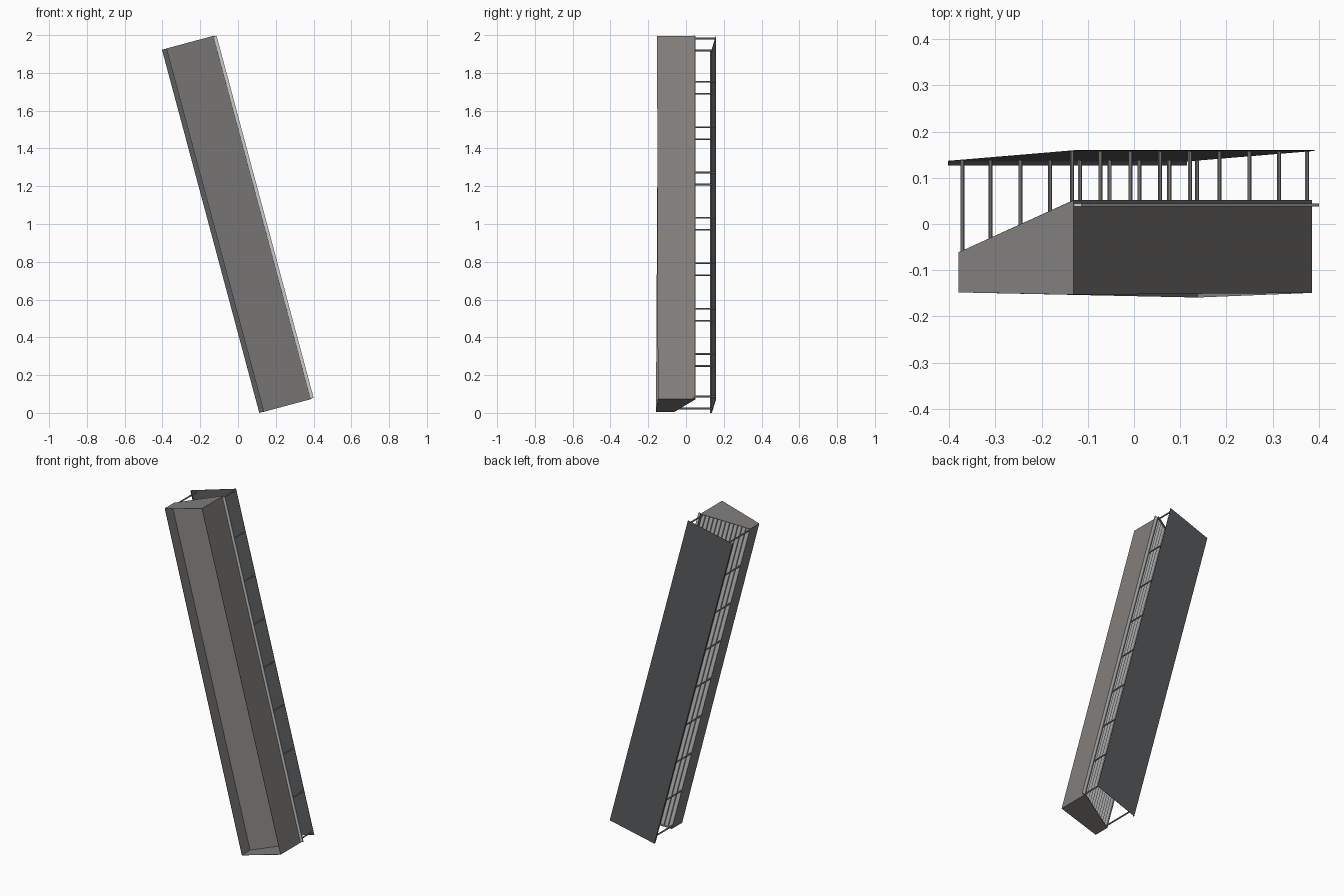
import bpy, bmesh, math
from mathutils import Matrix

if "Cube" in bpy.data.objects:
    bpy.data.objects.remove(bpy.data.objects["Cube"])

# local frame: x = panel width, y = depth, z = length; then leaned 15 degrees
LEAN = Matrix.Translation((0, 0, 1)) @ Matrix.Rotation(math.radians(-15), 4, 'Y')
H = 0.995
SLOPE = 0.112 / 0.255


def back_y(x):
    return -0.061 + (x + 0.125) * SLOPE


def material(name, c):
    m = bpy.data.materials.new(name)
    m.diffuse_color = (*c, 1)
    m.use_nodes = True
    m.node_tree.nodes["Principled BSDF"].inputs["Base Color"].default_value = m.diffuse_color
    return m


DARK = material("dark_panel", (0.105, 0.11, 0.115))
BODY = material("warm_grey", (0.22, 0.21, 0.20))
SLAT = material("light_metal", (0.55, 0.55, 0.55))
ROD = material("rod_metal", (0.28, 0.28, 0.28))


def finish(name, bm, mat, thick=0):
    bmesh.ops.recalc_face_normals(bm, faces=bm.faces)
    me = bpy.data.meshes.new(name)
    bm.transform(LEAN)
    bm.to_mesh(me)
    bm.free()
    ob = bpy.data.objects.new(name, me)
    bpy.context.collection.objects.link(ob)
    me.materials.append(mat)
    if thick:
        s = ob.modifiers.new("thickness", 'SOLIDIFY')
        s.thickness = thick
        s.offset = 0
    return ob


def box(bm, c, size):
    m = Matrix.Translation(c) @ Matrix.Diagonal((*size, 1))
    bmesh.ops.create_cube(bm, size=1, matrix=m)


# trough housing: wedge-shaped ring of side walls with end caps, open in front
bm = bmesh.new()
XL, XR = -0.125, 0.131
rings = []
for z, fl, fr in ((-H, -0.159, -0.149), (H, -0.148, -0.153)):
    pts = ((XL, fl), (XR, fr), (XR, back_y(XR)), (XL, back_y(XL)))
    rings.append([bm.verts.new((x, y, z)) for x, y in pts])
lo, hi = rings
bm.faces.new(lo)
bm.faces.new(hi)
for a, b in ((1, 2), (3, 0)):
    bm.faces.new((lo[a], lo[b], hi[b], hi[a]))
finish("trough_housing", bm, BODY, 0.002)

# slanted panel closing the trough, set slightly inside the end caps
bm = bmesh.new()
bm.faces.new([bm.verts.new((x, back_y(x) - 0.02, z))
              for x, z in ((XL, -H), (XR, -H), (XR, H), (XL, H))])
finish("slanted_panel", bm, BODY, 0.002)

# row of long flat slats stepping along the back of the slanted panel
bm = bmesh.new()
N = 13
for i in range(N):
    x = -0.112 + i * 0.2515 / (N - 1)
    box(bm, (x, back_y(x) - 0.014, 0), (0.018, 0.006, 2 * H - 0.006))
finish("back_slats", bm, SLAT)

# rear cover sheet with a narrow folded lip along its left edge
bm = bmesh.new()
prof = ((-0.149, 0.127), (-0.149, 0.136), (0.1375, 0.159))
cols = [[bm.verts.new((x, y, z)) for x, y in prof] for z in (-H, H)]
for i in range(2):
    bm.faces.new((cols[0][i], cols[0][i + 1], cols[1][i + 1], cols[1][i]))
finish("rear_cover", bm, DARK, 0.002)

# two columns of spacer rods joining housing and cover
bm = bmesh.new()
for x, y1 in ((-0.121, 0.137), (0.125, 0.157)):
    y0 = back_y(x) - 0.012
    for k in range(-4, 5):
        z = max(-0.979, min(0.983, k * 0.2487))
        m = Matrix.Translation((x, (y0 + y1) / 2, z)) @ Matrix.Rotation(math.pi / 2, 4, 'X')
        bmesh.ops.create_cone(bm, cap_ends=True, segments=8, radius1=0.0045,
                              radius2=0.0045, depth=y1 - y0, matrix=m)
finish("spacer_rods", bm, ROD)
